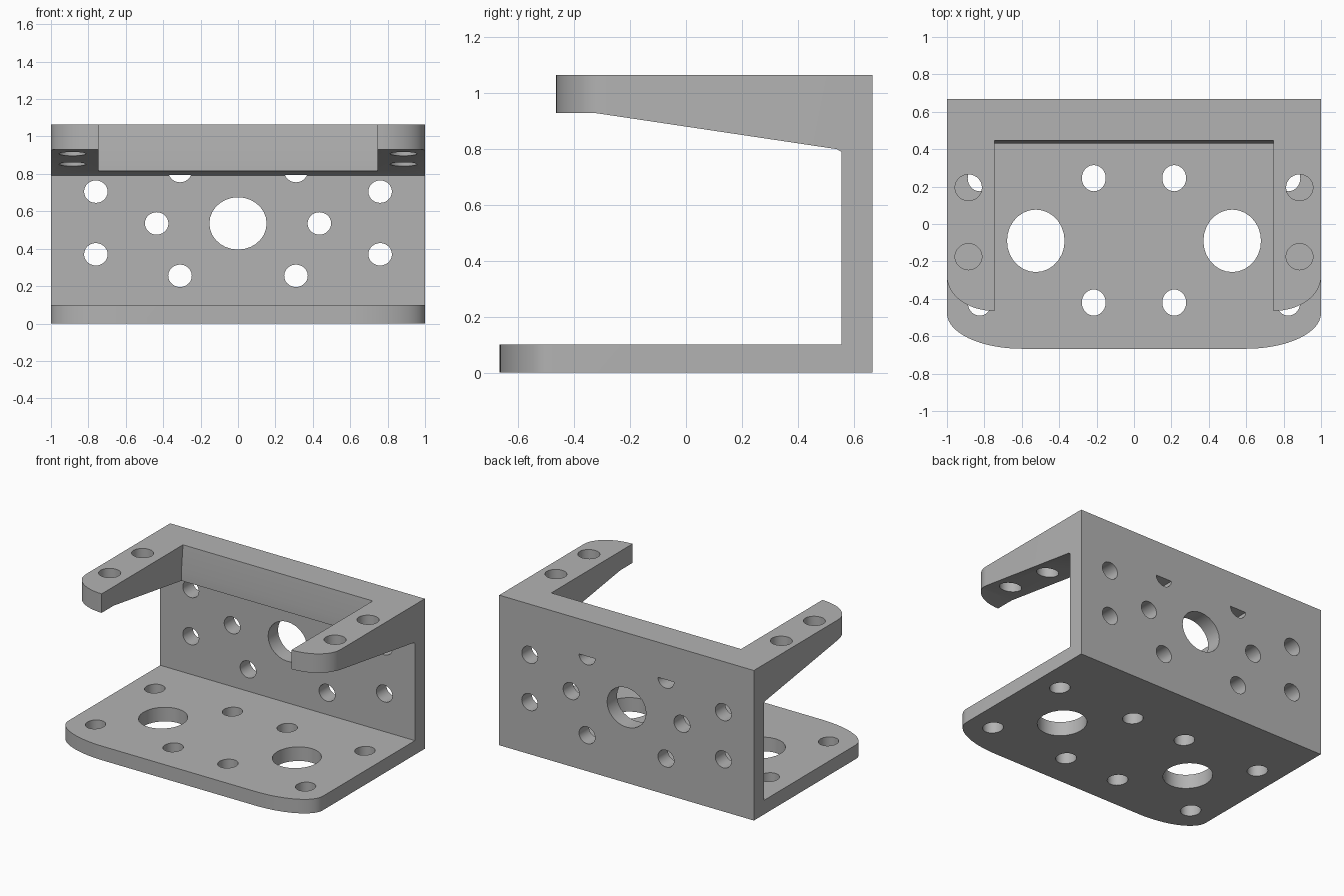
import bpy, bmesh, math
from mathutils import Vector

default = bpy.data.objects.get("Cube")
if default:
    bpy.data.objects.remove(default, do_unlink=True)

grey = bpy.data.materials.new("plain grey")
grey.use_nodes = True
colour = (0.45, 0.45, 0.45, 1)
grey.diffuse_color = colour
grey.node_tree.nodes["Principled BSDF"].inputs["Base Color"].default_value = colour


def add_prism(bm, points, axis, start, end):
    """Extrude a 2D outline along x, y or z."""
    place = {"x": lambda a, b, d: (d, a, b),
             "y": lambda a, b, d: (a, d, b),
             "z": lambda a, b, d: (a, b, d)}[axis]
    face = bm.faces.new([bm.verts.new(place(a, b, start)) for a, b in points])
    result = bmesh.ops.extrude_face_region(bm, geom=[face])
    verts = [g for g in result["geom"] if isinstance(g, bmesh.types.BMVert)]
    bmesh.ops.translate(bm, verts=verts, vec=Vector(place(0, 0, end - start)))


def make_object(name, bm):
    bmesh.ops.recalc_face_normals(bm, faces=bm.faces)
    mesh = bpy.data.meshes.new(name)
    bm.to_mesh(mesh)
    bm.free()
    mesh.materials.append(grey)
    obj = bpy.data.objects.new(name, mesh)
    bpy.context.collection.objects.link(obj)
    return obj


def arc(cx, cy, rx, ry, first, last, steps):
    angles = [math.radians(first + (last - first) * i / steps) for i in range(steps + 1)]
    return [(cx + rx * math.cos(t), cy + ry * math.sin(t)) for t in angles]


def ellipse(cx, cy, rx, ry, steps=28):
    return arc(cx, cy, rx, ry, 0, 360, steps)[:-1]


def mirrored(points):
    return [(-a, b) for a, b in reversed(points)]


def cut(target, bm, operation="DIFFERENCE"):
    cutter = make_object("cutter", bm)
    cutter.hide_render = True
    mod = target.modifiers.new("cut", "BOOLEAN")
    mod.operation = operation
    mod.solver = "EXACT"
    mod.object = cutter
    bpy.context.view_layer.objects.active = target
    bpy.ops.object.modifier_apply(modifier=mod.name)
    bpy.data.objects.remove(cutter, do_unlink=True)


# C-shaped side profile: base plate, back wall and tapered top
bm = bmesh.new()
side = [(-0.667, 0), (0.667, 0), (0.667, 1.065), (-0.465, 1.065), (-0.465, 0.93),
        (-0.33, 0.93), (0.54, 0.8), (0.556, 0.79), (0.556, 0.1), (-0.667, 0.1)]
add_prism(bm, side, "x", -1, 1)
bracket = make_object("mounting_bracket", bm)

# Rounded front corners of the base plate
bm = bmesh.new()
corner = arc(0.6, -0.477, 0.4, 0.19, -90, 0, 16)
plan = corner + [(1, 0.8), (-1, 0.8)] + mirrored(corner)
add_prism(bm, plan, "z", -0.2, 1.3)
cut(bracket, bm, "INTERSECT")

# Opening between the two arms, with a slightly leaning rear face
bm = bmesh.new()
opening = [(-0.9, 0.5), (0.43, 0.5), (0.43, 0.885), (0.447, 1.065), (0.447, 1.2), (-0.9, 1.2)]
add_prism(bm, opening, "x", -0.745, 0.745)
cut(bracket, bm)

# Rounded outer corners of the arm tips
bm = bmesh.new()
tip = [(0.7, -0.6), (0.7, -0.465)] + arc(0.745, -0.28, 0.255, 0.185, -90, 0, 16)
tip += [(1.1, -0.28), (1.1, -0.6)]
for shape in (tip, mirrored(tip)):
    add_prism(bm, shape, "z", 0.5, 1.2)
cut(bracket, bm)

# All bolt holes and large openings
bm = bmesh.new()
add_prism(bm, ellipse(0, 0.535, 0.153, 0.14), "y", 0.5, 0.8)
for s in (-1, 1):
    for x, z in ((0.76, 0.705), (0.76, 0.37), (0.435, 0.535), (0.31, 0.255)):
        add_prism(bm, ellipse(s * x, z, 0.063, 0.06), "y", 0.5, 0.8)
    # Half-covered upper wall holes
    add_prism(bm, arc(s * 0.31, 0.815, 0.063, 0.06, 180, 360, 14), "y", 0.55, 0.8)
    # Base plate
    add_prism(bm, ellipse(s * 0.525, -0.09, 0.154, 0.167), "z", -0.1, 0.2)
    for x in (0.215, 0.825):
        for y in (0.245, -0.42):
            add_prism(bm, ellipse(s * x, y, 0.064, 0.07), "z", -0.1, 0.2)
    # Arms
    for y in (0.195, -0.175):
        add_prism(bm, ellipse(s * 0.885, y, 0.072, 0.07), "z", 0.7, 1.2)
cut(bracket, bm)

bpy.ops.object.select_all(action="DESELECT")
bracket.select_set(True)
bpy.context.view_layer.objects.active = bracket
bpy.ops.object.shade_smooth_by_angle(angle=math.radians(30))
